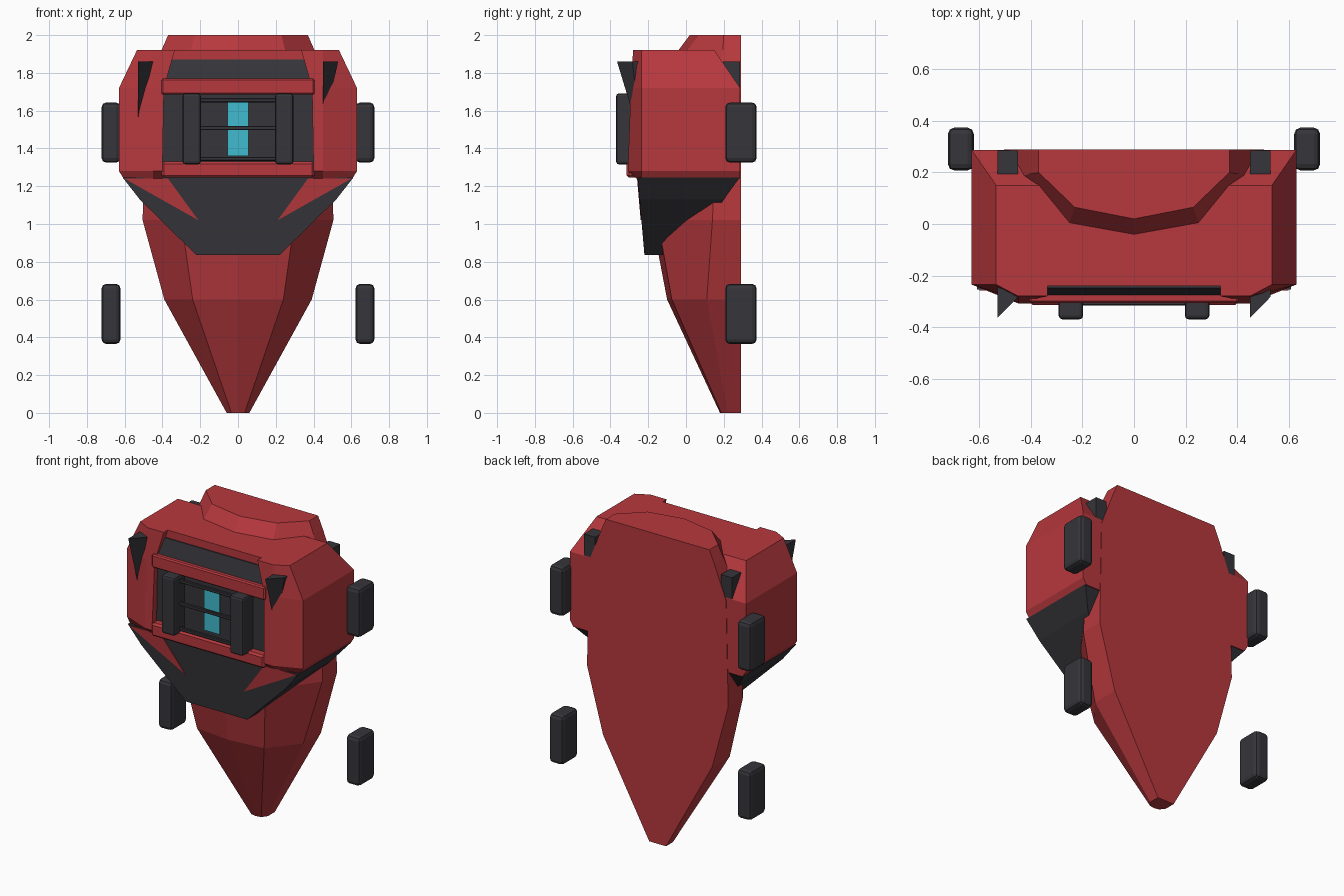
import bpy, bmesh

cube = bpy.data.objects.get("Cube")
if cube:
    bpy.data.objects.remove(cube, do_unlink=True)


def material(name, rgb):
    m = bpy.data.materials.new(name)
    m.use_nodes = True
    m.diffuse_color = (*rgb, 1)
    m.node_tree.nodes["Principled BSDF"].inputs["Base Color"].default_value = (*rgb, 1)
    return m


RED = material("red_armour", (0.47, 0.04, 0.047))
DARK = material("dark_grey", (0.036, 0.036, 0.043))
CYAN = material("cyan_light", (0.05, 0.5, 0.62))


def finish(bm, name, mat, bevel=0, segments=1):
    bmesh.ops.recalc_face_normals(bm, faces=bm.faces)
    me = bpy.data.meshes.new(name)
    bm.to_mesh(me)
    bm.free()
    me.materials.append(mat)
    ob = bpy.data.objects.new(name, me)
    bpy.context.collection.objects.link(ob)
    if bevel:
        mod = ob.modifiers.new("bevel", "BEVEL")
        mod.width = bevel
        mod.segments = segments
    return ob


def loft(name, mat, rings):
    """Skin closed rings of 3D points that all have the same length."""
    bm = bmesh.new()
    loops = [[bm.verts.new(p) for p in ring] for ring in rings]
    n = len(loops[0])
    for a, b in zip(loops, loops[1:]):
        for i in range(n):
            j = (i + 1) % n
            bm.faces.new((a[i], a[j], b[j], b[i]))
    bm.faces.new(loops[0])
    bm.faces.new(loops[-1])
    return finish(bm, name, mat)


def mirrored(z, half):
    """Full ring at height z from its +x half, listed back to front."""
    left = [(x, y, z) for x, y in half]
    right = [(-x, y, z) for x, y in reversed(half) if x > 0]
    return left + right


def box(name, mat, x, y, z, bevel=0, segments=1):
    bm = bmesh.new()
    bmesh.ops.create_cube(bm, size=1)
    for v in bm.verts:
        for i, (lo, hi) in enumerate((x, y, z)):
            v.co[i] = lo if v.co[i] < 0 else hi
    return finish(bm, name, mat, bevel, segments)


def plate(name, mat, front, depth):
    """Flat outline pushed backwards by depth."""
    return loft(name, mat, [front, [(x, y + depth, z) for x, y, z in front]])


# Tapered hull: height, half width, side front, shoulder x, shoulder y, centre y
hull = [
    (0, .06, .22, .035, .187, .18),
    (.6, .39, .11, .24, -.075, -.10),
    (1.02, .505, .14, .30, -.15, -.18),
    (1.7, .49, .17, .30, -.09, -.13),
    (1.92, .405, .195, .25, .005, -.04),
    (2.0, .37, .2, .23, .065, .02),
]
loft("hull", RED, [mirrored(z, [(w, .29), (w, ys), (xs, yi), (0, yc)])
                   for z, w, ys, xs, yi, yc in hull])

# Armour pod with a recessed middle: height, half width, back, cheek front, recess x
pod = [
    (1.24, .605, .287, -.262, .40),
    (1.28, .63, .287, -.308, .40),
    (1.72, .63, .287, -.292, .392),
    (1.92, .535, .15, -.28, .335),
]
loft("armour_pod", RED, [mirrored(z, [(w, back), (w, -.235), (.45, yf), (xi, yf), (xi, -.24)])
                         for z, w, back, yf, xi in pod])

# Dark collar under the pod
collar = [(.835, .22, .0, -.22), (1.13, .52, .2, -.2455), (1.245, .61, .284, -.255)]
loft("collar", DARK, [mirrored(z, [(w, back), (w, yf)]) for z, w, back, yf in collar])


def collar_front(z):
    return -.255 + (1.24 - z) * .0864 - .004


# Red triangular insets on the collar
for side, s in (("left", 1), ("right", -1)):
    tri = [(.37, 1.24), (.60, 1.24), (.21, 1.02)]
    plate(side + "_collar_inset", RED, [(s * x, collar_front(z), z) for x, z in tri], .008)

# Front: upper dark panel, red bars, dark recess and light strip
plate("upper_panel", DARK, [(.382, -.277, 1.765), (.352, -.248, 1.87),
                            (-.352, -.248, 1.87), (-.382, -.277, 1.765)], .04)
box("upper_bar", RED, (-.405, .405), (-.306, -.22), (1.685, 1.77), .008)
box("lower_bar", RED, (-.405, .405), (-.314, -.22), (1.245, 1.33), .012)
box("recess_panel", DARK, (-.402, .402), (-.262, -.22), (1.32, 1.69))
box("light_strip", CYAN, (-.055, .055), (-.27, -.261), (1.36, 1.645))
for i, z in enumerate((1.345, 1.508, 1.655)):
    box(f"cross_rod_{i + 1}", DARK, (-.21, .21), (-.316, -.295), (z - .011, z + .011), .004)

for side, s in (("left", 1), ("right", -1)):
    def span(a, b):
        return tuple(sorted((s * a, s * b)))

    # Upright front pads
    box(side + "_front_pad", DARK, span(.197, .293), (-.37, -.25), (1.315, 1.692), .015, 2)
    # Side pads, upper and lower
    for level, z in (("upper", 1.325), ("lower", .365)):
        box(f"{side}_{level}_side_pad", DARK, span(.622, .722), (.208, .374), (z, z + .318), .024, 2)
    # Rear vents
    box(side + "_rear_vent", DARK, span(.45, .53), (.195, .286), (1.7, 1.86))

# Pointed front fins, both turned the same way
for side, x in (("left", .45), ("right", -.53)):
    w = x + .08
    top = [(x, -.365, 1.86), (w, -.283, 1.86), (w, -.2, 1.86), (x, -.2, 1.86)]
    low = [(x, -.268, 1.54), (x + .01, -.25, 1.54), (x + .01, -.2, 1.54), (x, -.2, 1.54)]
    loft(side + "_front_fin", DARK, [top, low])
